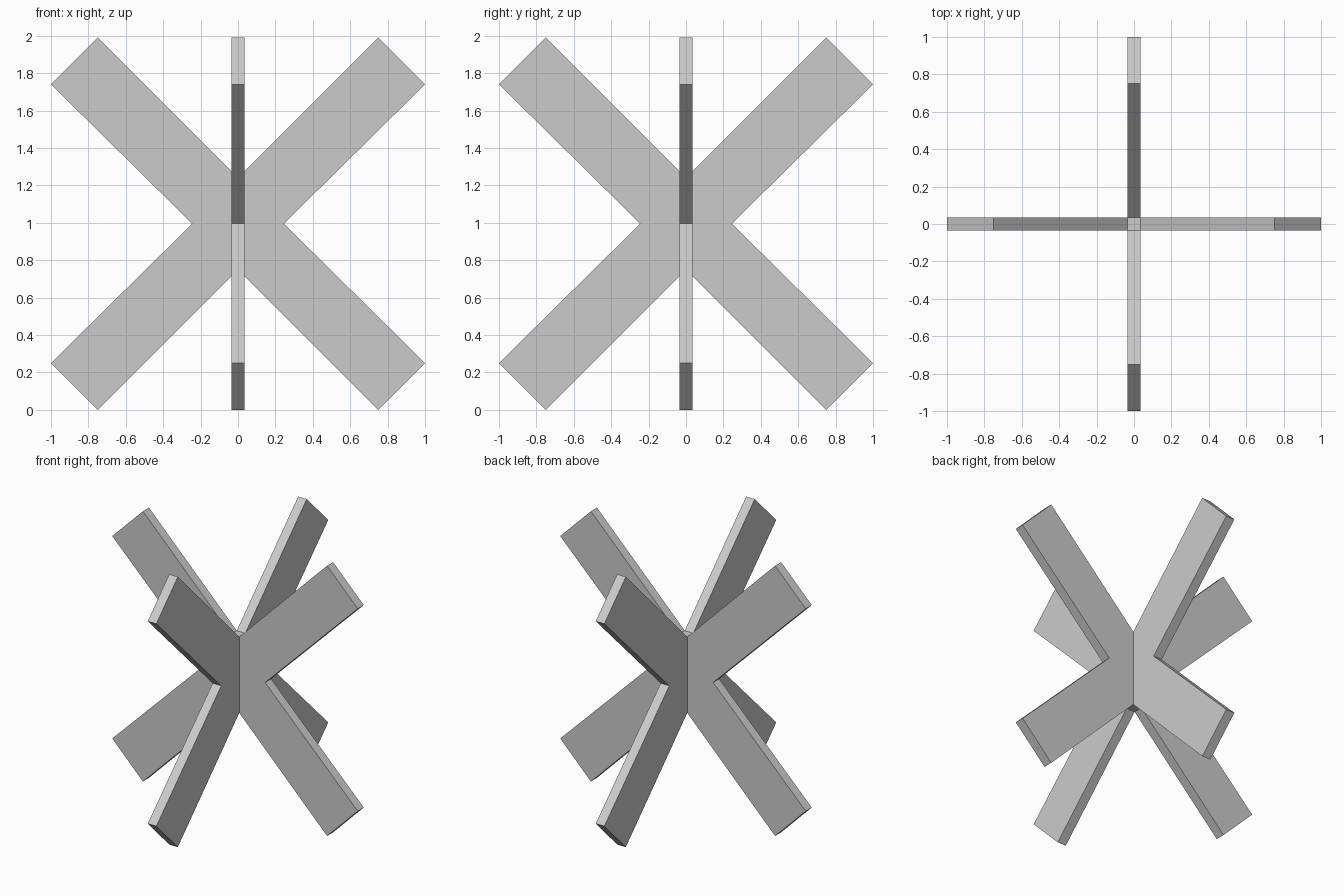
import bpy, bmesh
from math import pi
from mathutils import Matrix, Vector

if "Cube" in bpy.data.objects:
    bpy.data.objects.remove(bpy.data.objects["Cube"])

T = 0.035          # half thickness of the planks
TOP, MID = 1.99, 0.995

# Profile (radius, z) of one side wing: a lower and an upper arm at 45 degrees
lower = [(T, 0.715), (0.75, 0.0), (1.0, 0.25)]
profile = lower + [(0.245, MID)] + [(r, TOP - z) for r, z in reversed(lower)]

bm = bmesh.new()


def add_wing(angle):
    """Plank wing, open on the inner edge where it joins the core."""
    rot = Matrix.Rotation(angle, 3, 'Z')
    a, b = [[bm.verts.new(rot @ Vector((r, y, z))) for r, z in profile]
            for y in (-T, T)]
    bm.faces.new(a)
    bm.faces.new(b[::-1])
    for i in range(len(profile) - 1):
        bm.faces.new((a[i], b[i], b[i + 1], a[i + 1]))


# Four wings make two crossed X shapes
for k in range(4):
    add_wing(k * pi / 2)

# Small square caps closing the core at the top and bottom
for z in (0.715, TOP - 0.715):
    bm.faces.new([bm.verts.new((x, y, z))
                  for x, y in ((-T, -T), (T, -T), (T, T), (-T, T))])

# Weld everything into one closed solid
bmesh.ops.remove_doubles(bm, verts=bm.verts[:], dist=0.0005)
bmesh.ops.recalc_face_normals(bm, faces=bm.faces[:])

mesh = bpy.data.meshes.new("crossed_planks")
bm.to_mesh(mesh)
bm.free()
bpy.context.collection.objects.link(bpy.data.objects.new("crossed_planks", mesh))
